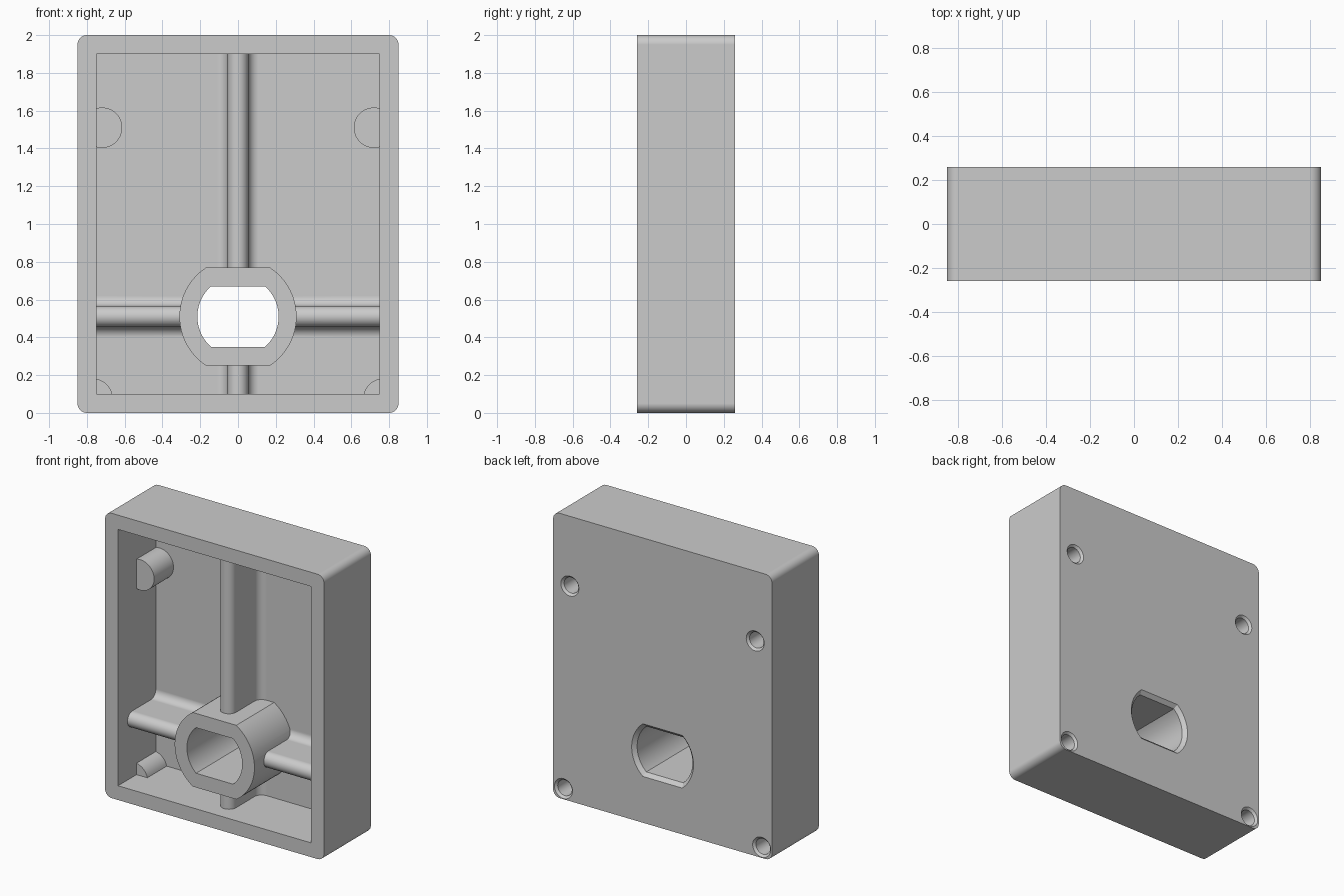
import bpy, bmesh
from math import sin, cos, asin, pi

cube = bpy.data.objects.get("Cube")
if cube:
    bpy.data.objects.remove(cube, do_unlink=True)

grey = bpy.data.materials.new("plain grey")
grey.use_nodes = True
GREY = (0.6, 0.6, 0.6, 1)
grey.diffuse_color = GREY
grey.node_tree.nodes["Principled BSDF"].inputs["Base Color"].default_value = GREY

FRONT, BACK, FLOOR = -0.26, 0.26, 0.16
HUB_Z = 0.51


def arc(cx, cy, r, a0, a1, n):
    return [(cx + r * cos(a0 + (a1 - a0) * i / n),
             cy + r * sin(a0 + (a1 - a0) * i / n)) for i in range(n + 1)]


def circle(cx, cz, r, n=48):
    return arc(cx, cz, r, 0, 2 * pi, n)[:-1]


def rounded_rect(x, z0, z1, r):
    pts = []
    for i, (cx, cz) in enumerate([(x - r, z1 - r), (r - x, z1 - r),
                                  (r - x, z0 + r), (x - r, z0 + r)]):
        pts += arc(cx, cz, r, i * pi / 2, (i + 1) * pi / 2, 10)
    return pts


def flatted_circle(r, h):
    """Circle about the hub axis, cut flat above and below."""
    a = asin(h / r)
    return arc(0, HUB_Z, r, -a, a, 24) + arc(0, HUB_Z, r, pi - a, pi + a, 24)


def loft(name, sections, place=lambda u, v, d: (u, d, v)):
    """Solid through sections given as (depth, outline)."""
    bm = bmesh.new()
    rings = [[bm.verts.new(place(u, v, d)) for u, v in pts] for d, pts in sections]
    bm.faces.new(rings[0])
    bm.faces.new(rings[-1])
    n = len(rings[0])
    for a, b in zip(rings, rings[1:]):
        for i in range(n):
            j = (i + 1) % n
            bm.faces.new((a[i], a[j], b[j], b[i]))
    bmesh.ops.recalc_face_normals(bm, faces=bm.faces)
    mesh = bpy.data.meshes.new(name)
    bm.to_mesh(mesh)
    bm.free()
    mesh.materials.append(grey)
    ob = bpy.data.objects.new(name, mesh)
    bpy.context.collection.objects.link(ob)
    return ob


def combine(target, tool, operation):
    mod = target.modifiers.new(operation.lower(), 'BOOLEAN')
    mod.operation, mod.solver, mod.object = operation, 'EXACT', tool
    bpy.context.view_layer.objects.active = target
    bpy.ops.object.modifier_apply(modifier=mod.name)
    bpy.data.objects.remove(tool, do_unlink=True)


# Open box with rounded outer corners
box = rounded_rect(0.85, 0, 2, 0.05)
housing = loft("housing", [(FRONT, box), (BACK, box)])
inside = [(-0.75, 0.1), (0.75, 0.1), (0.75, 1.9), (-0.75, 1.9)]
combine(housing, loft("cavity", [(FRONT - 0.1, inside), (FLOOR, inside)]), 'DIFFERENCE')

# Round-tipped ribs with filleted feet
R = 0.055
foot = arc(-2 * R, FLOOR - R, R, pi / 2, 0, 8)
tip = arc(0, -0.1, R, pi, 2 * pi, 20)
rib = ([(-2 * R, 0.2)] + foot + tip
       + [(-u, v) for u, v in reversed(foot)] + [(2 * R, 0.2)])
combine(housing, loft("upright_rib", [(0.05, rib), (1.95, rib)],
                      lambda u, v, d: (u, v, d)), 'UNION')
combine(housing, loft("cross_rib", [(-0.8, rib), (0.8, rib)],
                      lambda u, v, d: (d, v, HUB_Z + u)), 'UNION')

# Screw bosses, merged with the side walls
posts = [(s * x, z) for s in (-1, 1) for x, z in ((0.72, 1.51), (0.77, 0.075))]
for x, z in posts:
    ring = circle(x, z, 0.107)
    if z < 0.2:  # keep lower bosses inside the walls
        ring = [(max(-0.8, min(0.8, u)), max(0.05, v)) for u, v in ring]
        ring = list(dict.fromkeys(ring))
    combine(housing, loft("boss", [(-0.055, ring), (0.2, ring)]), 'UNION')

# Central hub
hub = flatted_circle(0.31, 0.26)
combine(housing, loft("hub", [(FRONT, hub), (0.2, hub)]), 'UNION')

# Chamfered hub opening and blind screw holes
bore = flatted_circle(0.215, 0.16)
combine(housing, loft("bore", [(FRONT - 0.1, bore), (0.235, bore),
                               (0.27, flatted_circle(0.25, 0.195))]), 'DIFFERENCE')
for x, z in posts:
    hole = circle(x, z, 0.055)
    combine(housing, loft("screw_hole", [(0, hole), (0.245, hole),
                                         (0.265, circle(x, z, 0.075))]), 'DIFFERENCE')

# Smooth curves, crisp edges
bpy.ops.object.select_all(action='DESELECT')
housing.select_set(True)
bpy.context.view_layer.objects.active = housing
bpy.ops.object.shade_smooth_by_angle(angle=0.52)
weighted = housing.modifiers.new("weighted_normals", 'WEIGHTED_NORMAL')
weighted.keep_sharp = True
